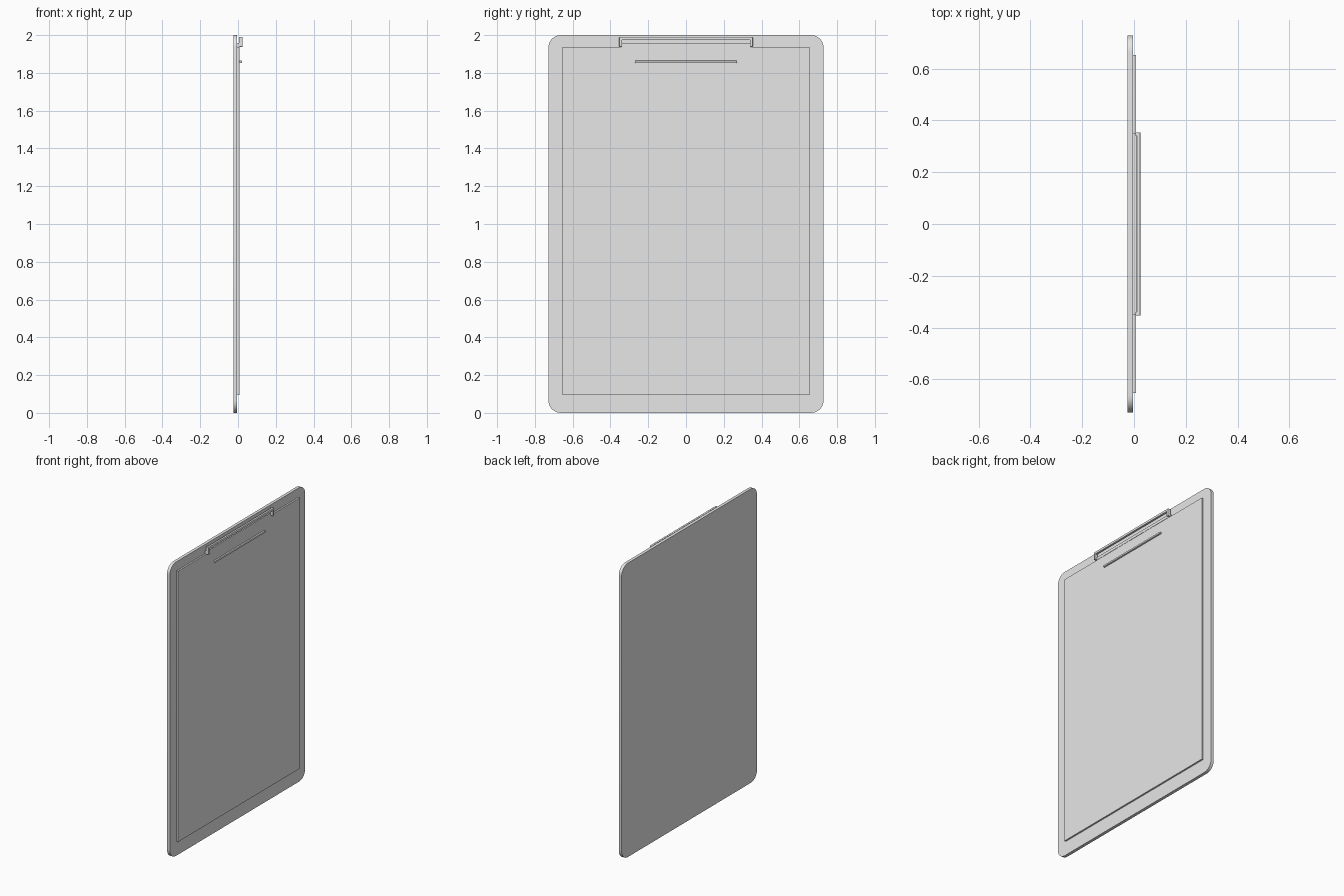
import bpy, bmesh, math

if "Cube" in bpy.data.objects:
    bpy.data.objects.remove(bpy.data.objects["Cube"])

grey = bpy.data.materials.new("light_grey")
grey.diffuse_color = (0.8, 0.8, 0.8, 1)
grey.use_nodes = True
grey.node_tree.nodes["Principled BSDF"].inputs["Base Color"].default_value = grey.diffuse_color


def finish(name, bm):
    bmesh.ops.recalc_face_normals(bm, faces=bm.faces)
    me = bpy.data.meshes.new(name)
    bm.to_mesh(me)
    bm.free()
    ob = bpy.data.objects.new(name, me)
    bpy.context.collection.objects.link(ob)
    me.materials.append(grey)
    return ob


def plate(name, x, y, z, radius=0.0, segs=8):
    """Slab facing +x with optionally rounded corners; x, y, z are (min, max)."""
    bm = bmesh.new()
    pts = []
    if radius:
        corners = [(y[1], z[1], 1, 1, 0), (y[0], z[1], -1, 1, 90),
                   (y[0], z[0], -1, -1, 180), (y[1], z[0], 1, -1, 270)]
        for cy, cz, sy, sz, start in corners:
            for i in range(segs + 1):
                a = math.radians(start + 90 * i / segs)
                pts.append((cy - sy * radius + radius * math.cos(a),
                            cz - sz * radius + radius * math.sin(a)))
    else:
        pts = [(y[1], z[1]), (y[0], z[1]), (y[0], z[0]), (y[1], z[0])]
    face = bm.faces.new([bm.verts.new((x[0], p, q)) for p, q in pts])
    ext = bmesh.ops.extrude_face_region(bm, geom=[face], use_keep_orig=True)
    vs = [g for g in ext["geom"] if isinstance(g, bmesh.types.BMVert)]
    bmesh.ops.translate(bm, verts=vs, vec=(x[1] - x[0], 0, 0))
    ob = finish(name, bm)
    if radius:
        bpy.context.view_layer.objects.active = ob
        ob.select_set(True)
        bpy.ops.object.shade_smooth_by_angle(angle=math.radians(35))
        ob.select_set(False)
    return ob


def bevel(ob, width):
    m = ob.modifiers.new("bevel", "BEVEL")
    m.width = width
    m.segments = 2


# backing board and paper stack
plate("board", (-0.025, -0.004), (-0.728, 0.728), (0, 2), 0.065)
plate("paper", (-0.004, 0.007), (-0.653, 0.653), (0.095, 1.938))

# clip: mounting strip, two side arms and the top bar
plate("clip_base", (-0.004, 0.009), (-0.35, 0.35), (1.938, 1.957))
for name, s in (("left_arm", -1), ("right_arm", 1)):
    y = sorted((s * 0.339, s * 0.354))
    arm = plate("clip_" + name, (0.005, 0.025), y, (1.938, 1.99))
    bevel(arm, 0.003)
bevel(plate("clip_top_bar", (0.01, 0.025), (-0.345, 0.345), (1.973, 1.99)), 0.004)

# lower press bar that holds the sheet
bevel(plate("press_bar", (0.007, 0.02), (-0.27, 0.27), (1.852, 1.865)), 0.004)
